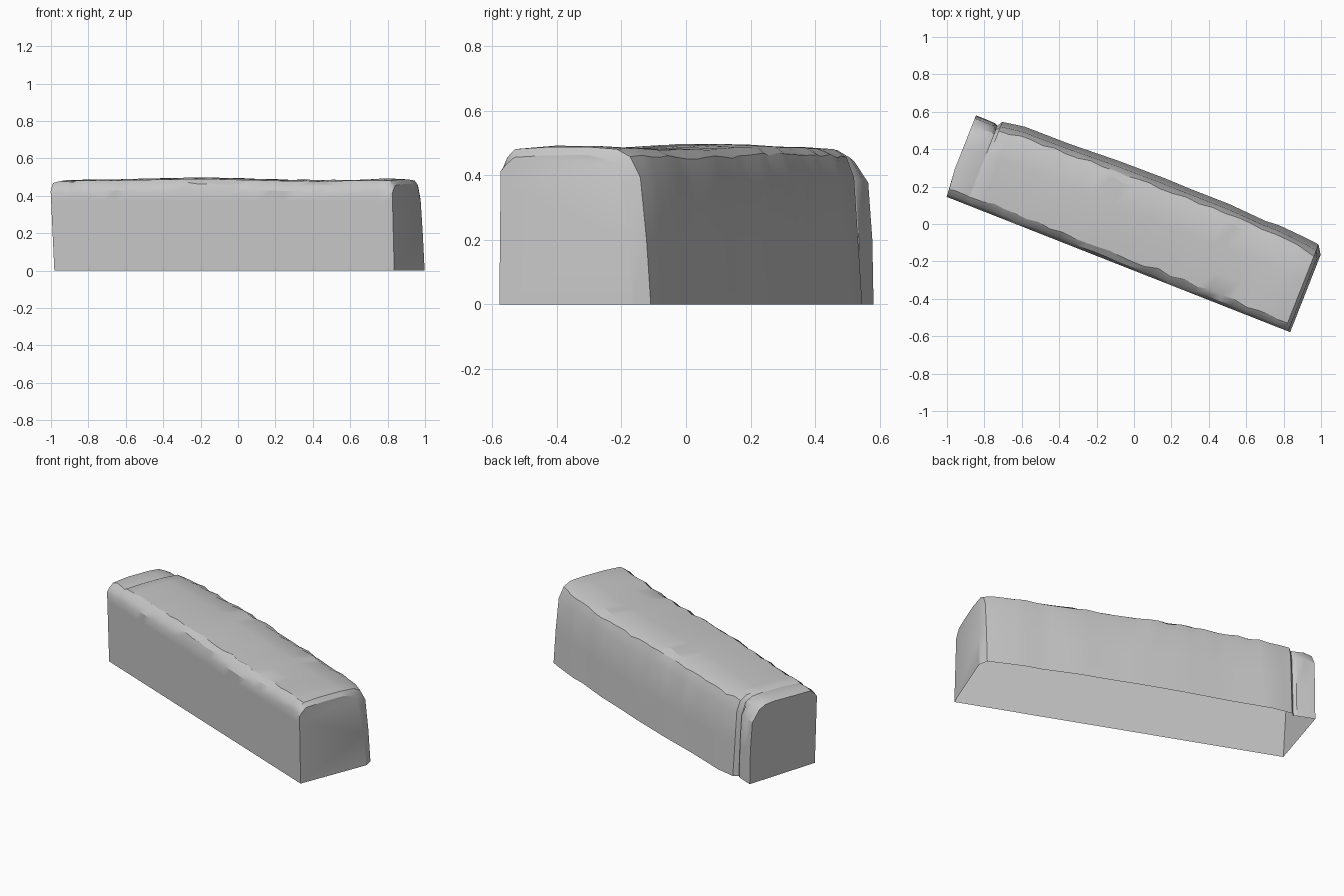
import bpy, bmesh, math, random
from mathutils import Matrix

random.seed(7)
if "Cube" in bpy.data.objects:
    bpy.data.objects.remove(bpy.data.objects["Cube"], do_unlink=True)

# Single stone colour
stone = bpy.data.materials.new("stone_grey")
stone.use_nodes = True
GREY = (0.57, 0.57, 0.57, 1.0)
stone.diffuse_color = GREY
stone.node_tree.nodes["Principled BSDF"].inputs["Base Color"].default_value = GREY

# Stations along the block: position, back foot, back shoulder, top height
STATIONS = [
    (-0.999, 0.231, 0.160, 0.474), (-0.950, 0.231, 0.165, 0.484),
    (-0.890, 0.229, 0.168, 0.480), (-0.872, 0.221, 0.166, 0.478),
    (-0.855, 0.250, 0.190, 0.487), (-0.736, 0.270, 0.205, 0.488),
    (-0.478, 0.272, 0.212, 0.491), (-0.200, 0.284, 0.220, 0.497),
    (0.062, 0.288, 0.222, 0.491), (0.208, 0.285, 0.224, 0.487),
    (0.435, 0.286, 0.226, 0.484), (0.645, 0.273, 0.218, 0.484),
    (0.725, 0.278, 0.215, 0.487), (0.850, 0.270, 0.205, 0.490),
    (0.900, 0.266, 0.198, 0.490), (0.958, 0.260, 0.183, 0.487),
    (0.989, 0.212, 0.140, 0.462),
]
FRONT = -0.232


def subdivide(stations, step=0.07):
    """Add stations in between so that the worn edges can wander."""
    out = []
    for a, b in zip(stations, stations[1:]):
        n = max(1, round((b[0] - a[0]) / step))
        out += [tuple(p + (q - p) * i / n for p, q in zip(a, b)) for i in range(n)]
    return out + [stations[-1]]


def section(u, foot, shoulder, top, wear):
    """Open profile from the front foot over the top to the back foot."""
    r = lambda s: random.uniform(-s, s) * wear
    bite = random.choice((0, 0, 0.004, 0.014)) * wear
    # the lip at the left end stands more upright than the main wall
    fullness, slope = (0.75, 0.004) if u < -0.88 else (0.55, 0.014)
    pts = [
        (FRONT, 0),
        (FRONT, 0.37),
        (FRONT, min(0.42 + r(0.01), top - 0.05)),
        (FRONT + 0.014 + bite * 0.4, top - 0.030 + r(0.006)),
        (FRONT + 0.042 + bite + r(0.006), top - 0.006 + r(0.002)),
        (-0.08, top + r(0.002)),
        (0.06, top + r(0.002)),
        (shoulder - 0.035 + r(0.01), top - 0.006 + r(0.002)),
        (shoulder + 0.008 + r(0.006), top - 0.030 + r(0.006)),
        (shoulder + (foot - shoulder) * fullness, top - 0.095 + r(0.012)),
        (foot - slope, 0.20),
        (foot, 0),
    ]
    if u < -0.99:       # left end is skewed and undercut at its front foot
        return [(u + (0.035 - 0.05 * z) * (v < -0.1), v, z) for v, z in pts]
    lean = 0.012 if u > 0.98 else 0.0   # right end leans inward
    return [(u - lean * z / 0.45, v, z) for v, z in pts]


# Stone block: open-bottomed shell lofted through the stations
bm = bmesh.new()
rings = []
for u, foot, shoulder, top in subdivide(STATIONS):
    wear = 1.0 if -0.84 < u < 0.93 else 0.3
    rings.append([bm.verts.new(p) for p in section(u, foot, shoulder, top, wear)])
for a, b in zip(rings, rings[1:]):
    for i in range(len(a) - 1):
        bm.faces.new((a[i], b[i], b[i + 1], a[i + 1]))

# Flat end caps
bm.faces.new(rings[0])
bm.faces.new(rings[-1][::-1])
bmesh.ops.recalc_face_normals(bm, faces=bm.faces)
bm.normal_update()
if sum(f.normal.z * f.calc_area() for f in bm.faces) < 0:
    bmesh.ops.reverse_faces(bm, faces=bm.faces)

# Turn the block to its diagonal heading
bmesh.ops.transform(bm, matrix=Matrix.Rotation(math.radians(-21.5), 4, 'Z'), verts=bm.verts)
mesh = bpy.data.meshes.new("stone_block")
bm.to_mesh(mesh)
bm.free()
mesh.materials.append(stone)
block = bpy.data.objects.new("stone_block", mesh)
bpy.context.collection.objects.link(block)

# Smooth faces with crisp worn edges
bpy.ops.object.select_all(action='DESELECT')
block.select_set(True)
bpy.context.view_layer.objects.active = block
bpy.ops.object.shade_smooth_by_angle(angle=math.radians(29))
